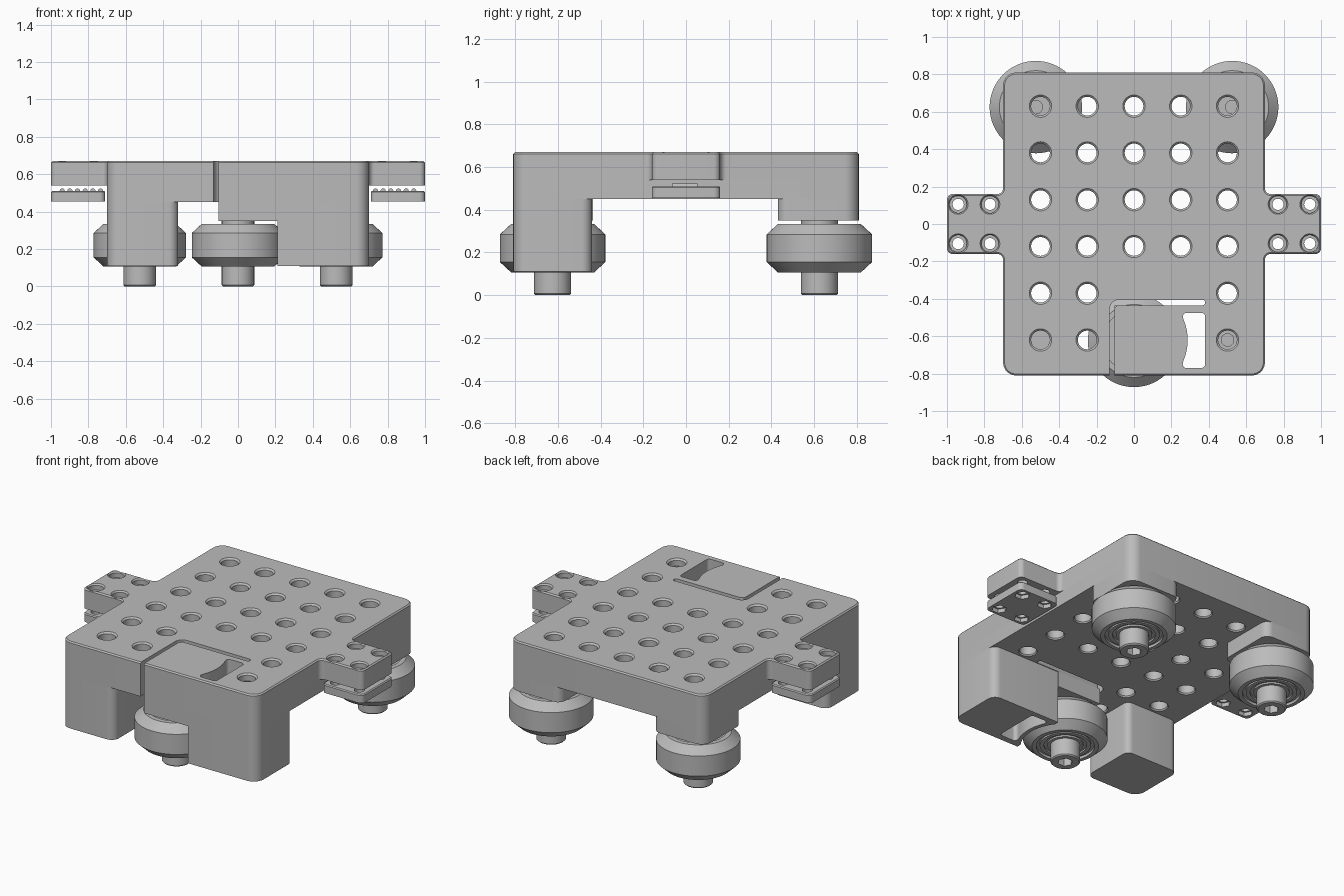
import bpy, bmesh, math
from mathutils import Vector

if "Cube" in bpy.data.objects:
    bpy.data.objects.remove(bpy.data.objects["Cube"])

grey = bpy.data.materials.new("plain_grey")
grey.use_nodes = True
grey.diffuse_color = (0.5, 0.5, 0.5, 1)
grey.node_tree.nodes["Principled BSDF"].inputs["Base Color"].default_value = (0.5, 0.5, 0.5, 1)


def finish(name, bm):
    bmesh.ops.recalc_face_normals(bm, faces=bm.faces)
    mesh = bpy.data.meshes.new(name)
    bm.to_mesh(mesh)
    bm.free()
    mesh.materials.append(grey)
    obj = bpy.data.objects.new(name, mesh)
    bpy.context.scene.collection.objects.link(obj)
    return obj


def rounded(points, radii, steps=7):
    """Outline with every corner replaced by an arc of its own radius."""
    out = []
    for i, point in enumerate(points):
        p, r = Vector(point), radii[i]
        if r == 0:
            out.append(p)
            continue
        a = (Vector(points[i - 1]) - p).normalized()
        b = (Vector(points[(i + 1) % len(points)]) - p).normalized()
        angle = a.angle(b)
        centre = p + (a + b).normalized() * r / math.sin(angle / 2)
        start = p + a * r / math.tan(angle / 2) - centre
        end = p + b * r / math.tan(angle / 2) - centre
        sweep = math.pi - angle
        for k in range(steps + 1):
            t = k / steps
            out.append(centre + (start * math.sin((1 - t) * sweep)
                                 + end * math.sin(t * sweep)) / math.sin(sweep))
    return out


def prism(name, outline, z0, z1, chamfer=0):
    bm = bmesh.new()
    face = bm.faces.new([bm.verts.new((x, y, z0)) for x, y in outline])
    new = bmesh.ops.extrude_face_region(bm, geom=[face])["geom"]
    top = [v for v in new if isinstance(v, bmesh.types.BMVert)]
    bmesh.ops.translate(bm, verts=top, vec=(0, 0, z1 - z0))
    if chamfer:
        rim = [e for e in bm.edges if all(abs(v.co.z - z1) < 1e-5 for v in e.verts)]
        bmesh.ops.bevel(bm, geom=rim, offset=chamfer, segments=1, affect='EDGES')
    return finish(name, bm)


def block(name, x0, x1, y0, y1, z0, z1, radii, chamfer=0):
    corners = [(x0, y0), (x1, y0), (x1, y1), (x0, y1)]
    return prism(name, rounded(corners, radii), z0, z1, chamfer)


def lathe(name, profile, centres, sides=40):
    """Capped turned solid, repeated at each centre."""
    bm = bmesh.new()
    for cx, cy in centres:
        rings = [[bm.verts.new((cx + r * math.cos(math.tau * k / sides),
                                cy + r * math.sin(math.tau * k / sides), z))
                  for k in range(sides)] for r, z in profile]
        for low, high in zip(rings, rings[1:]):
            for k in range(sides):
                n = (k + 1) % sides
                bm.faces.new((low[k], low[n], high[n], high[k]))
        bm.faces.new(rings[0])
        bm.faces.new(rings[-1])
    return finish(name, bm)


def cut(target, cutters):
    for cutter in cutters:
        mod = target.modifiers.new("cut", 'BOOLEAN')
        mod.operation, mod.solver, mod.object = 'DIFFERENCE', 'EXACT', cutter
    graph = bpy.context.evaluated_depsgraph_get()
    graph.update()
    mesh = bpy.data.meshes.new_from_object(target.evaluated_get(graph))
    target.modifiers.clear()
    target.data = mesh


# Carriage plate with side arms
half = [(0.7, -0.81), (0.7, -0.16), (1, -0.16), (1, 0.16), (0.7, 0.16), (0.7, 0.81)]
half_r = [0.07, 0.03, 0.03, 0.03, 0.03, 0.07]
outline = rounded(half + [(-x, y) for x, y in reversed(half)], half_r + half_r[::-1])
top_plate = prism("top_plate", outline, 0.54, 0.67, 0.008)
plate_core = block("plate_core", -0.7, 0.7, -0.81, 0.81, 0.45, 0.54, [0.07] * 4)

# Legs, wheel mounts and sprung lever
right_leg = block("front_right_leg", -0.7, -0.32, -0.81, -0.44, 0.11, 0.45,
                  [0.07, 0.05, 0.04, 0.05])
left_leg = block("front_left_leg", 0.21, 0.7, -0.81, -0.44, 0.11, 0.45,
                 [0, 0.07, 0.05, 0])
lever_mount = block("lever_mount", -0.105, 0.21, -0.81, -0.435, 0.35, 0.45, [0] * 4)
mounts = [block("back_left_mount", 0.33, 0.7, 0.43, 0.81, 0.35, 0.45,
                [0.04, 0.05, 0.07, 0.05]),
          block("back_right_mount", -0.7, -0.33, 0.43, 0.81, 0.35, 0.45,
                [0.05, 0.04, 0.05, 0.07])]

# Cutters: hole grid, lever gap, flexure window, wheel pocket
grid = [(0.25 * i, 0.63 - 0.25 * j) for i in range(-2, 3) for j in range(6)
        if j < 4 or i not in (0, 1)]
holes = lathe("hole_cutter", [(0.065, 0.437), (0.05, 0.458), (0.05, 0.66), (0.07, 0.68)],
              grid, 32)
gap_points = [(-0.13, -0.9), (-0.13, -0.405), (0.38, -0.405), (0.38, -0.435),
              (-0.105, -0.435), (-0.105, -0.9)]
gap = prism("gap_cutter", rounded(gap_points, [0, 0.05, 0.014, 0.014, 0.025, 0]), 0.4, 0.8)
arc = [(0.287 * math.cos(a / 20), -0.62 + 0.287 * math.sin(a / 20)) for a in range(8, -9, -2)]
window_points = [(0.255, -0.77), (0.38, -0.77), (0.38, -0.475), (0.255, -0.475)] + arc
window = prism("window_cutter", rounded(window_points, [0.02] * 4 + [0] * len(arc)), 0, 0.8)
pocket = lathe("pocket_cutter", [(0.262, 0), (0.262, 0.345)], [(0, -0.625)], 64)
mount_holes = lathe("mount_hole_cutter", [(0.05, 0.3), (0.05, 0.5)],
                    [(0.5, 0.63), (-0.5, 0.63)], 32)
screw_spots = [(sx * x, y) for sx in (1, -1) for x in (0.77, 0.94) for y in (-0.105, 0.105)]
arm_holes = lathe("arm_hole_cutter", [(0.03, 0.4), (0.03, 0.63), (0.046, 0.63),
                                      (0.046, 0.66), (0.06, 0.68)], screw_spots, 28)
nut_pockets = lathe("nut_pocket_cutter", [(0.045, 0.42), (0.045, 0.48)], screw_spots, 6)

cut(top_plate, [holes, gap, window, arm_holes])
cut(plate_core, [holes, gap, window])
cut(left_leg, [pocket, window])
for mount in mounts:
    cut(mount, [mount_holes])

# Screw set in the lever-side corner hole
lathe("corner_screw", [(0.036, 0.44), (0.036, 0.63)], [(0.5, -0.62)], 24)

# Belt clamps with grip teeth
for side, s in (("left", 1), ("right", -1)):
    x0, x1 = sorted((0.71 * s, s))
    clamp = block(side + "_belt_clamp", x0, x1, -0.16, 0.16, 0.455, 0.51, [0.03] * 4, 0.006)
    cut(clamp, [arm_holes, nut_pockets])
    bm = bmesh.new()
    for k in range(6):
        ring = [(0.735 * s + 0.041 * s * k + 0.014 * math.cos(a * math.pi / 8),
                 0.508 + 0.016 * math.sin(a * math.pi / 8)) for a in range(9)]
        ends = [[bm.verts.new((x, y, z)) for x, z in ring] for y in (-0.065, 0.055)]
        for end in ends:
            bm.faces.new(end)
        for a in range(9):
            n = (a + 1) % 9
            bm.faces.new((ends[0][a], ends[0][n], ends[1][n], ends[1][a]))
    finish(side + "_grip_teeth", bm)

# Wheels with grooved hubs, spacers and socket bolts
wheel_profile = [(0.08, 0.113), (0.105, 0.113), (0.105, 0.124), (0.125, 0.124),
                 (0.125, 0.113), (0.15, 0.113), (0.15, 0.124), (0.17, 0.124),
                 (0.17, 0.107), (0.195, 0.107), (0.247, 0.155), (0.247, 0.285),
                 (0.195, 0.333), (0.165, 0.333), (0.165, 0.32), (0.08, 0.32)]
for place, x, y in (("front", 0, -0.625), ("back_left", 0.525, 0.625),
                    ("back_right", -0.525, 0.625)):
    spot = [(x, y)]
    lathe(place + "_wheel", wheel_profile, spot, 64)
    lathe(place + "_spacer", [(0.087, 0.31), (0.087, 0.352)], spot)
    lathe(place + "_shaft", [(0.038, 0.3), (0.038, 0.44)], spot, 24)
    bolt = lathe(place + "_bolt_head", [(0.08, 0), (0.087, 0.007), (0.087, 0.12)], spot)
    socket = lathe("socket_cutter", [(0.045, -0.05), (0.045, 0.05)], spot, 6)
    cut(bolt, [socket])
    bpy.data.objects.remove(socket)

for cutter in (holes, gap, window, pocket, mount_holes, arm_holes, nut_pockets):
    bpy.data.objects.remove(cutter)

# Smooth curved walls, keep crisp edges
for obj in bpy.context.scene.objects:
    if obj.type == 'MESH':
        bpy.ops.object.select_all(action='DESELECT')
        obj.select_set(True)
        bpy.context.view_layer.objects.active = obj
        bpy.ops.object.shade_smooth_by_angle(angle=math.radians(30))
